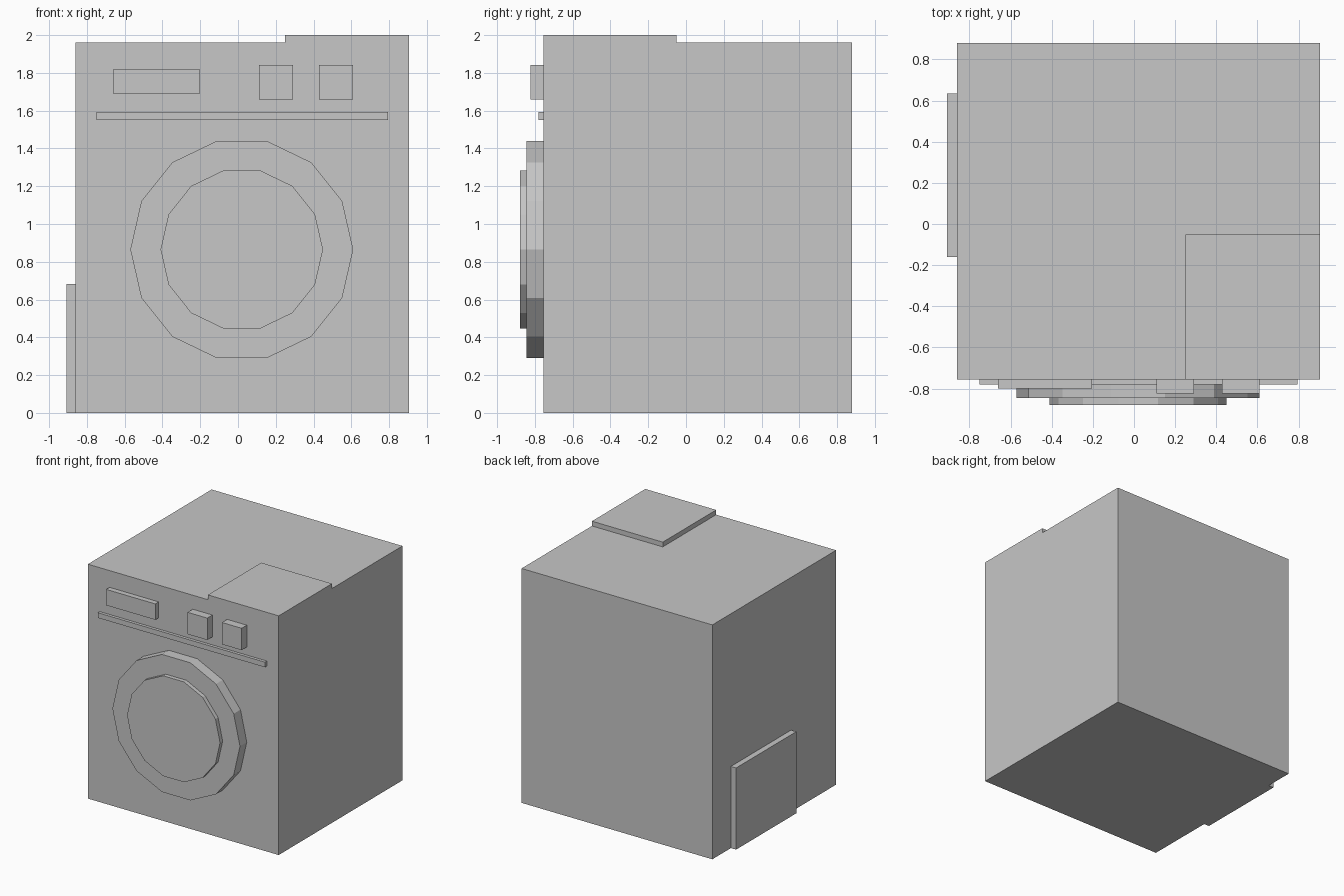
import bpy
import math

default = bpy.data.objects.get("Cube")
if default:
    bpy.data.objects.remove(default, do_unlink=True)

# Single plain grey for the whole machine
grey = bpy.data.materials.new("plain grey")
grey.use_nodes = True
colour = (0.57, 0.57, 0.57, 1)
grey.diffuse_color = colour
grey.node_tree.nodes["Principled BSDF"].inputs["Base Color"].default_value = colour

FRONT = -0.755   # front face of the cabinet
RIGHT = -0.86    # right face of the cabinet
LEFT = 0.905
BACK = 0.88
TOP = 1.96


def finish(name):
    obj = bpy.context.object
    obj.name = name
    bpy.ops.object.transform_apply(location=True, rotation=True, scale=True)
    obj.data.materials.append(grey)
    return obj


def box(name, x, y, z):
    """Box spanning the given (low, high) ranges."""
    spans = (x, y, z)
    bpy.ops.mesh.primitive_cube_add(size=1, location=[(a + b) / 2 for a, b in spans])
    bpy.context.object.scale = [b - a for a, b in spans]
    return finish(name)


def door_disc(name, radius, y):
    """Fourteen-sided disc facing the front, with corners at its far left and right."""
    bpy.ops.mesh.primitive_cylinder_add(
        vertices=14, radius=radius, depth=y[1] - y[0],
        location=(0.02, sum(y) / 2, 0.865),
        rotation=(math.pi / 2, math.pi / 14 * 7, 0))
    return finish(name)


# Cabinet with the raised lid plate and side panel
box("cabinet", (RIGHT, LEFT), (FRONT, BACK), (0, TOP))
box("lid_plate", (0.25, LEFT), (FRONT, -0.05), (TOP, 2))
box("side_panel", (-0.908, RIGHT), (-0.16, 0.635), (0, 0.683))

# Control panel
box("display", (-0.66, -0.205), (-0.8, FRONT), (1.687, 1.82))
box("trim_strip", (-0.75, 0.795), (-0.78, FRONT), (1.55, 1.593))
for name, x in (("inner_knob", 0.11), ("outer_knob", 0.428)):
    box(name, (x, x + 0.182), (-0.823, FRONT), (1.66, 1.843))

# Round door
door_disc("door_ring", 0.59, (-0.845, FRONT))
door_disc("door_window", 0.43, (-0.88, -0.845))
